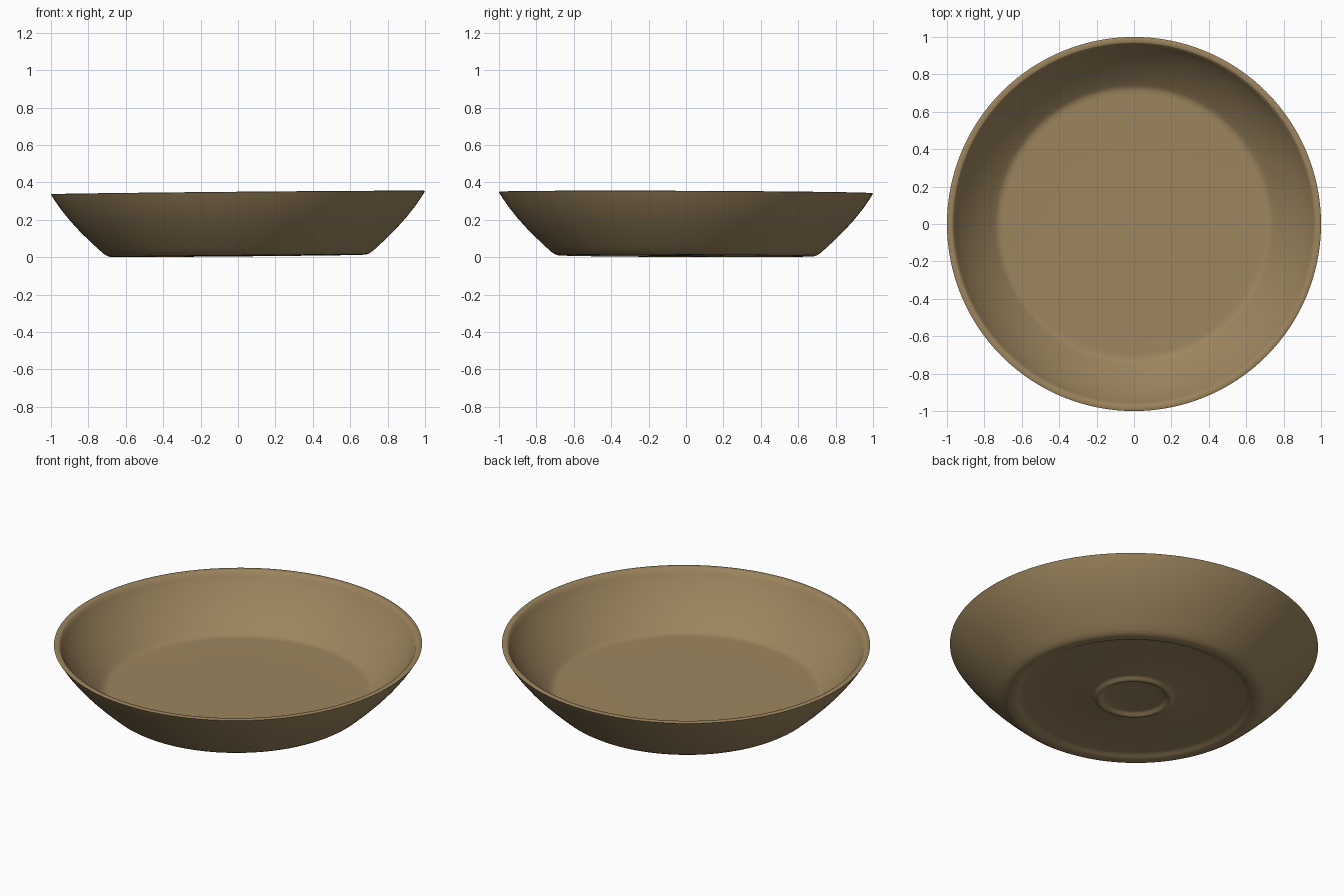
import bpy, bmesh, math
from mathutils import Vector, Matrix

cube = bpy.data.objects.get("Cube")
if cube:
    bpy.data.objects.remove(cube, do_unlink=True)

SEGMENTS = 128
TILT_X, TILT_Y = 0.009, -0.004   # slight handmade lean of the dish

# One fired-clay colour
clay = bpy.data.materials.new("tan clay")
clay.use_nodes = True
colour = (0.335, 0.235, 0.112, 1)
clay.diffuse_color = colour
bsdf = clay.node_tree.nodes["Principled BSDF"]
bsdf.inputs["Base Color"].default_value = colour
bsdf.inputs["Roughness"].default_value = 0.8


def bump(r_mid, half, base, height, steps=8):
    """Rounded ridge hanging below the base, as (radius, z) points."""
    return [(r_mid + half * (2 * i / steps - 1),
             base - height * math.sin(math.pi * i / steps) ** 2)
            for i in range(steps + 1)]


# Cross-section from the underside centre, over the rim, to the inner centre
underside = [(0, 0.024), (0.1, 0.024)] + bump(0.195, 0.035, 0.024, 0.017) + [(0.45, 0.024), (0.6, 0.024)]
foot = [(0.62, 0.021), (0.635, 0.013), (0.65, 0.008), (0.665, 0.007), (0.685, 0.008), (0.7, 0.013), (0.72, 0.026)]
outer_wall = [(0.75, 0.053), (0.8, 0.1), (0.85, 0.15), (0.9, 0.205), (0.95, 0.268), (0.98, 0.312), (0.997, 0.339)]
rim = [(1.0, 0.344), (0.997, 0.346), (0.972, 0.346), (0.967, 0.343)]
inner_wall = [(0.955, 0.318), (0.93, 0.278), (0.89, 0.223), (0.84, 0.166), (0.8, 0.126), (0.765, 0.094), (0.742, 0.074)]
floor = [(0.73, 0.066), (0.715, 0.061), (0.695, 0.06), (0.4, 0.06), (0, 0.06)]
profile = underside + foot + outer_wall + rim + inner_wall + floor

# Spin the section round the upright axis
bm = bmesh.new()
verts = [bm.verts.new((r, 0, z)) for r, z in profile]
edges = [bm.edges.new(pair) for pair in zip(verts, verts[1:])]
bmesh.ops.spin(bm, geom=verts + edges, cent=(0, 0, 0), axis=(0, 0, 1),
               angle=2 * math.pi, steps=SEGMENTS, use_merge=True)
bmesh.ops.remove_doubles(bm, verts=bm.verts, dist=0.0001)
bmesh.ops.dissolve_degenerate(bm, edges=bm.edges, dist=0.0001)
bmesh.ops.recalc_face_normals(bm, faces=bm.faces)

# Lean the dish slightly
for v in bm.verts:
    v.co.z += TILT_X * v.co.x + TILT_Y * v.co.y

mesh = bpy.data.meshes.new("shallow_dish")
bm.to_mesh(mesh)
bm.free()
mesh.materials.append(clay)
dish = bpy.data.objects.new("shallow_dish", mesh)
bpy.context.collection.objects.link(dish)

bpy.ops.object.select_all(action="DESELECT")
dish.select_set(True)
bpy.context.view_layer.objects.active = dish
bpy.ops.object.shade_smooth_by_angle(angle=math.radians(40))
